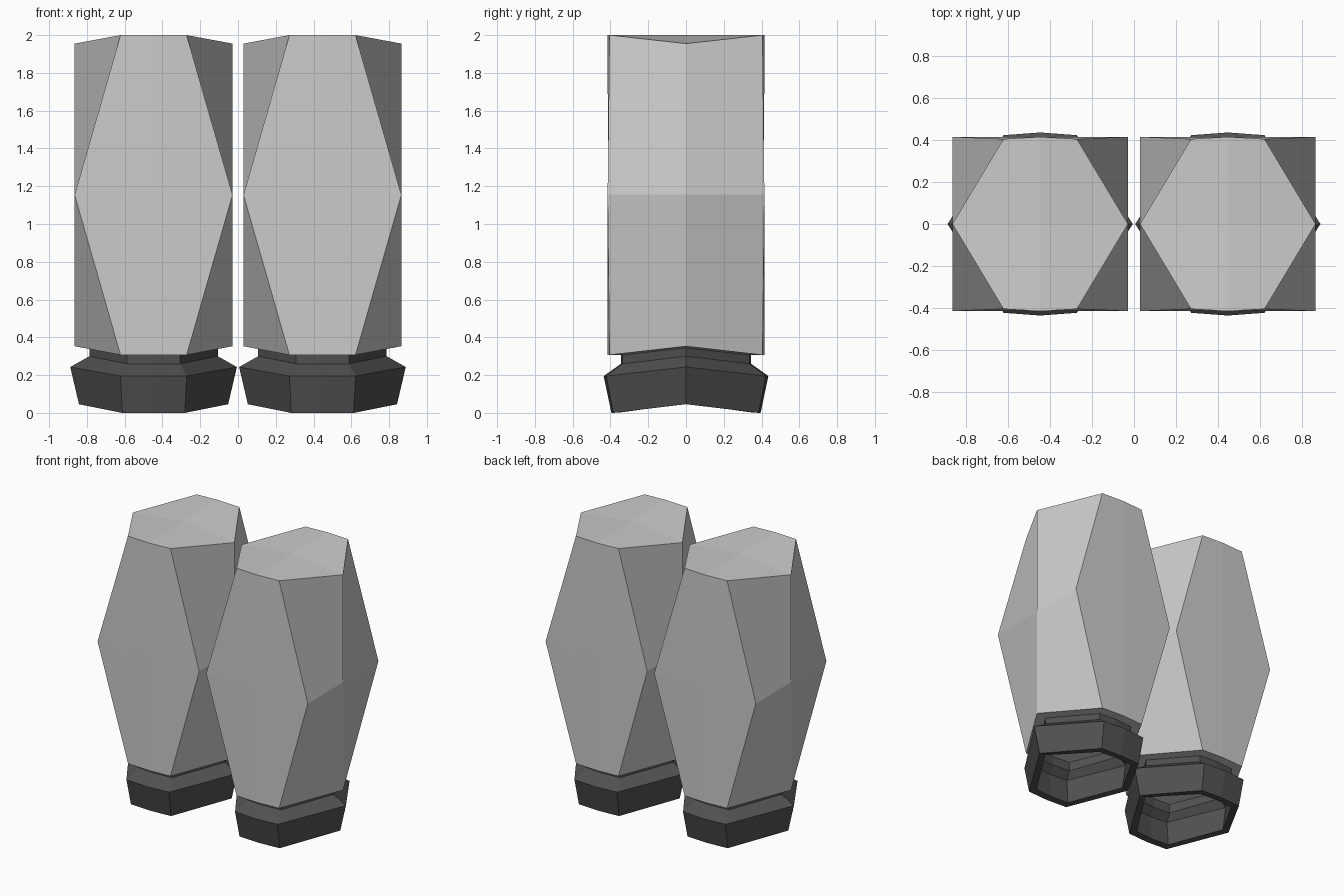
import bpy

if "Cube" in bpy.data.objects:
    bpy.data.objects.remove(bpy.data.objects["Cube"])


def ring(a, y, x, zf, zs, bulge=0.01):
    """Six-sided ring (plus front/back midpoints), bent up or down at the sides."""
    return [(a, -y, zf), (x, 0, zs), (a, y, zf), (0, y + bulge, zf),
            (-a, y, zf), (-x, 0, zs), (-a, -y, zf), (0, -y - bulge, zf)]


def loft(name, rings, cx, caps=True):
    """Join the rings with quads; optionally close both ends with four quads each."""
    verts = [(p[0] + cx, p[1], p[2]) for r in rings for p in r]
    faces = []
    for k in range(len(rings) - 1):
        lo, up = k * 8, k * 8 + 8
        for i in range(8):
            j = (i + 1) % 8
            if i % 2 == 0:
                faces.append((up + i, lo + i, lo + j, up + j))
            else:
                faces.append((up + j, up + i, lo + i, lo + j))
    ends = ((0, True, rings[0]), (len(rings) * 8 - 8, False, rings[-1]))
    for start, flip, r in ends if caps else ():
        c = len(verts)
        verts.append((cx, 0, r[3][2]))
        for i in (1, 3, 5, 7):
            f = [c] + [start + (i + n) % 8 for n in range(3)]
            faces.append(tuple([f[0]] + f[:0:-1]) if flip else tuple(f))
    mesh = bpy.data.meshes.new(name)
    mesh.from_pydata(verts, [], faces)
    mesh.update()
    ob = bpy.data.objects.new(name, mesh)
    bpy.context.collection.objects.link(ob)
    return ob


dark = bpy.data.materials.new("dark_grey")
dark.diffuse_color = (0.08, 0.08, 0.08, 1)
dark.use_nodes = True
dark.node_tree.nodes["Principled BSDF"].inputs["Base Color"].default_value = dark.diffuse_color

for side, cx in (("left", -0.447), ("right", 0.447)):
    # faceted body: narrow top and bottom, square waist
    loft(side + "_body", [
        ring(0.175, 0.405, 0.418, 0.307, 0.353),
        ring(0.418, 0.415, 0.418, 1.155, 1.155, -0.002),
        ring(0.175, 0.405, 0.418, 2.0, 1.955),
    ], cx)
    # hollow foot: open recess under the body, rim, flared wall, shoulder and neck
    foot = loft(side + "_foot", [
        ring(0.13, 0.31, 0.315, 0.307, 0.353),
        ring(0.13, 0.31, 0.315, 0.24, 0.285),
        ring(0.145, 0.355, 0.37, 0.19, 0.235),
        ring(0.14, 0.335, 0.345, 0.004, 0.05),
        ring(0.165, 0.385, 0.395, 0.0, 0.046),
        ring(0.175, 0.423, 0.441, 0.195, 0.243, 0.013),
        ring(0.14, 0.335, 0.34, 0.26, 0.30),
        ring(0.14, 0.335, 0.34, 0.307, 0.353),
    ], cx, caps=False)
    foot.data.materials.append(dark)
